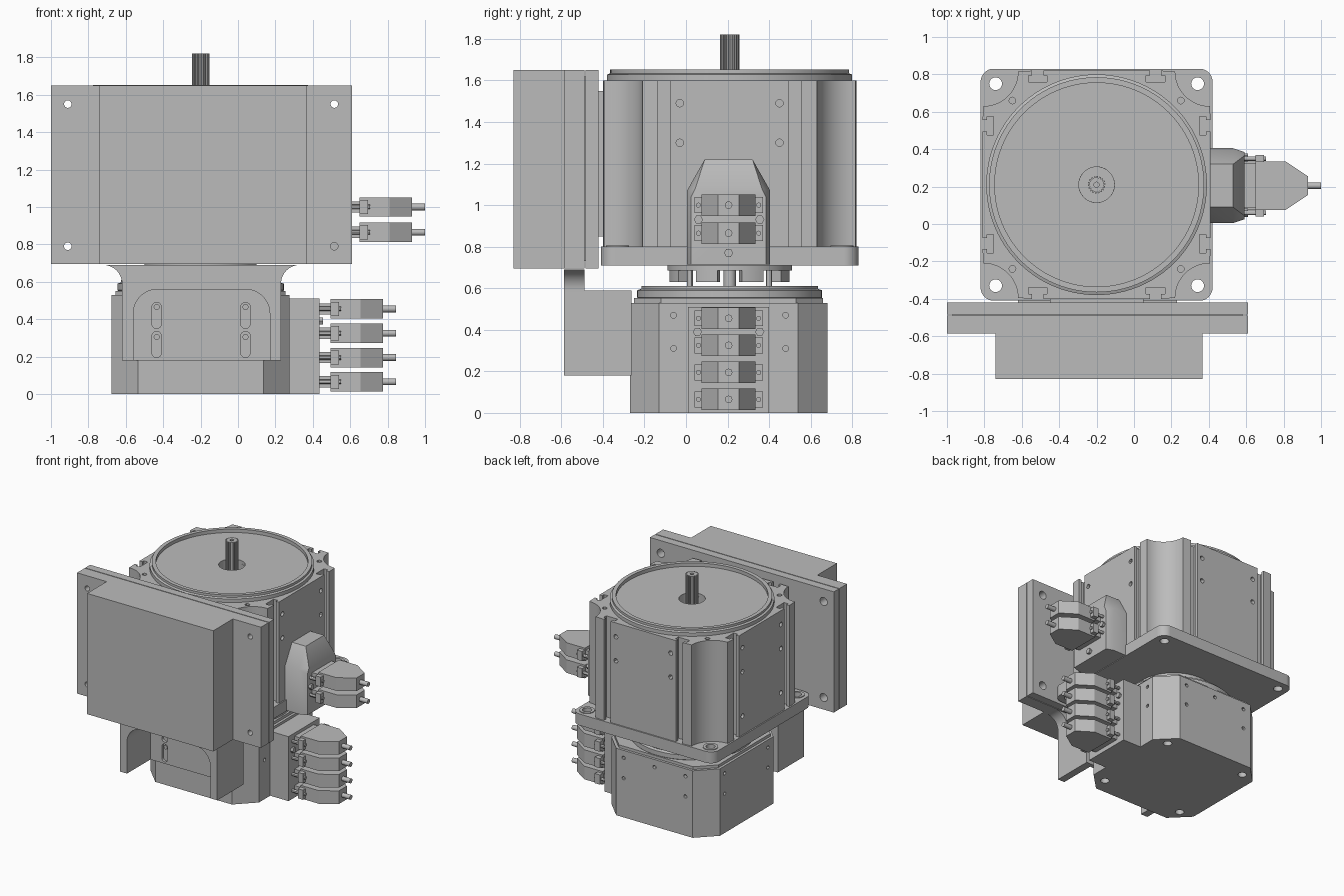
import bpy, bmesh, math
from math import sin, cos, pi, radians

if "Cube" in bpy.data.objects:
    bpy.data.objects.remove(bpy.data.objects["Cube"], do_unlink=True)

grey = bpy.data.materials.new("machined_grey")
grey.use_nodes = True
COLOUR = (0.5, 0.5, 0.5, 1)
grey.diffuse_color = COLOUR
next(n for n in grey.node_tree.nodes if n.type == 'BSDF_PRINCIPLED').inputs["Base Color"].default_value = COLOUR

CX, CY = -0.2, 0.21          # shared motor axis
parts = []


def make(name, bm):
    bmesh.ops.recalc_face_normals(bm, faces=bm.faces)
    mesh = bpy.data.meshes.new(name)
    bm.to_mesh(mesh)
    bm.free()
    mesh.materials.append(grey)
    ob = bpy.data.objects.new(name, mesh)
    bpy.context.scene.collection.objects.link(ob)
    parts.append(ob)
    return ob


def add_prism(bm, pts, axis, lo, hi):
    place = {'x': lambda a, b, c: (c, a, b), 'y': lambda a, b, c: (a, c, b),
             'z': lambda a, b, c: (a, b, c)}[axis]
    low, high = [[bm.verts.new(place(a, b, c)) for a, b in pts] for c in (lo, hi)]
    n = len(pts)
    bm.faces.new(low)
    bm.faces.new(high)
    for i in range(n):
        j = (i + 1) % n
        bm.faces.new((low[i], low[j], high[j], high[i]))


def prism(name, pts, axis, lo, hi):
    bm = bmesh.new()
    add_prism(bm, pts, axis, lo, hi)
    return make(name, bm)


def rect(a0, a1, b0, b1):
    return [(a0, b0), (a1, b0), (a1, b1), (a0, b1)]


def arc(a, b, r, start, end, n=12):
    return [(a + r * cos(radians(start + (end - start) * i / n)),
             b + r * sin(radians(start + (end - start) * i / n))) for i in range(n + 1)]


def circle(a, b, r, n=24):
    return arc(a, b, r, 0, 360, n)[:-1]


def rounded(a0, a1, b0, b1, r):
    return (arc(a1 - r, b1 - r, r, 0, 90) + arc(a0 + r, b1 - r, r, 90, 180)
            + arc(a0 + r, b0 + r, r, 180, 270) + arc(a1 - r, b0 + r, r, 270, 360))


def lathe(name, profile, n=96):
    bm = bmesh.new()
    rings = [[bm.verts.new((CX + r * cos(2 * pi * i / n), CY + r * sin(2 * pi * i / n), z))
              for i in range(n)] for r, z in profile]
    for k, ring in enumerate(rings):
        nxt = rings[(k + 1) % len(rings)]
        for i in range(n):
            j = (i + 1) % n
            bm.faces.new((ring[i], ring[j], nxt[j], nxt[i]))
    return make(name, bm)


def cut(ob, shapes):
    """Subtract separate prisms, each given as (points, axis, low, high)."""
    bm = bmesh.new()
    for s in shapes:
        add_prism(bm, *s)
    cutter = make("cutter", bm)
    parts.remove(cutter)
    mod = ob.modifiers.new("cut", 'BOOLEAN')
    mod.operation, mod.solver, mod.object = 'DIFFERENCE', 'EXACT', cutter
    bpy.context.view_layer.update()
    mesh = bpy.data.meshes.new_from_object(ob.evaluated_get(bpy.context.evaluated_depsgraph_get()))
    ob.modifiers.clear()
    ob.data = mesh
    bpy.data.objects.remove(cutter, do_unlink=True)


def corners(d):
    return [(CX + i * d, CY + j * d) for i in (-1, 1) for j in (-1, 1)]


# Upper motor body: one side with two T slots and a scooped corner, turned four times
H = 0.61
side = []
for v in (-0.315, 0.315):
    side += [(H, v - .03), (H - .025, v - .03), (H - .025, v - .05), (H - .06, v - .05),
             (H - .06, v + .05), (H - .025, v + .05), (H - .025, v + .03), (H, v + .03)]
side += arc(0.605, 0.605, 0.185, 270, 180)
outline = []
for k in range(4):
    c, s = round(cos(k * pi / 2)), round(sin(k * pi / 2))
    outline += [(CX + a * c - b * s, CY + a * s + b * c) for a, b in side]
body = prism("upper_motor_body", outline, 'z', 0.79, 1.6)
holes = [(circle(CX, CY, 0.095, 32), 'z', 1.5, 1.7)]
holes += [(circle(x, y, 0.018, 12), 'z', 1.52, 1.7) for x, y in corners(0.45)]
for d in (-0.24, 0.24):
    for z in (0.95, 1.3, 1.49):
        for sgn in (-1, 1):
            if sgn < 0 or z > 1:
                fx, fy = CX + sgn * H, CY + sgn * H
                holes.append((circle(CY + d, z, 0.018, 12), 'x', fx - .04, fx + .04))
                holes.append((circle(CX + d, z, 0.018, 12), 'y', fy - .04, fy + .04))
cut(body, holes)

# Bottom mounting flange
flange = prism("mounting_flange", rounded(CX - .62, CX + .62, CY - .62, CY + .62, 0.07), 'z', 0.71, 0.8)
cut(flange, [(circle(x, y, 0.034), 'z', 0.6, 0.9) for x, y in corners(0.54)])
for x, y in corners(0.54):
    ring = prism("bolt_washer", circle(x, y, 0.055), 'z', 0.79, 0.806)
    cut(ring, [(circle(x, y, 0.034), 'z', 0.7, 0.9)])

# Top cap with raised rim, and splined shaft
lathe("top_cap", [(.095, 1.595), (.59, 1.595), (.59, 1.628), (.575, 1.634), (.575, 1.652),
                  (.545, 1.652), (.545, 1.625), (.095, 1.625)])
TEETH = 18
spline = [(CX + r * cos(2 * pi * (i + f) / TEETH), CY + r * sin(2 * pi * (i + f) / TEETH))
          for i in range(TEETH) for f, r in ((0, .047), (.45, .047), (.55, .038), (.9, .038))]
shaft = prism("splined_shaft", spline, 'z', 1.48, 1.82)
cut(shaft, [(circle(CX, CY, 0.014, 12), 'z', 1.76, 1.9)])

# Coupling between the motors
lathe("coupling_disc", [(.001, .685), (.3, .685), (.3, .715), (.001, .715)], 64)
for k in range(8):
    a = k * 45 + 22.5
    prism("coupling_tooth", arc(CX, CY, .295, a - 11, a + 11, 6) + arc(CX, CY, .23, a + 11, a - 11, 6),
          'z', 0.63, 0.69)
prism("coupling_shaft", circle(CX, CY, 0.03), 'z', 0.5, 0.7)
for x, y in corners(0.19):
    prism("coupling_post", circle(x, y, 0.014, 12), 'z', 0.58, 0.7)

# Lower motor with chamfered corners
LH, CH = 0.475, 0.335


def octagon(h, c):
    return [(CX + a, CY + b - .005) for a, b in
            ((h, -c), (h, c), (c, h), (-c, h), (-h, c), (-h, -c), (-c, -h), (c, -h))]


lower = prism("lower_motor_body", octagon(LH, CH), 'z', 0, 0.53)
holes = [(circle(x, y, 0.032), 'z', -.1, .06) for x, y in corners(0.355)]
for d in (-0.27, 0.27):
    for z in (0.31, 0.47):
        holes.append((circle(CY + d, z, 0.014, 12), 'x', CX - .6, CX - .43))
        holes.append((circle(CY + d, z, 0.014, 12), 'x', CX + .43, CX + .6))
        holes.append((circle(CX + d, z, 0.014, 12), 'y', CY + .43, CY + .6))
holes.append((circle(CX, 0.47, 0.014, 12), 'y', CY + .43, CY + .6))
cut(lower, holes)
prism("lower_motor_step", octagon(LH - .02, CH - .01), 'z', 0.52, 0.552)
lathe("lower_motor_cap", [(.001, .54), (.43, .54), (.445, .555), (.445, .59), (.425, .597),
                          (.425, .61), (.4, .61), (.4, .595), (.001, .595)])

# Front housing and its plates
prism("front_housing", rect(-.74, .365, .695, 1.65), 'y', -.83, -.57)
for name, y0, y1 in (("front_plate", -.585, -.489), ("rear_plate", -.483, -.42)):
    plate = prism(name, rect(-1, .61, .695, 1.65), 'y', y0, y1)
    r = 0.02 if name == "front_plate" else 0.032
    cut(plate, [(circle(x, z, r), 'y', y0 - .1, y1 + .1) for x in (-.91, .515) for z in (.79, 1.55)])
prism("plate_spacer", rect(-.97, .58, .73, 1.62), 'y', -.492, -.48)
cut(parts[-1], [(circle(x, z, .032), 'y', -.6, -.4) for x in (-.91, .515) for z in (.79, 1.55)])
prism("motor_spacer", rect(-.45, .05, .85, 1.55), 'y', -.43, -.39)

# Lower bracket: flared neck, arched channel and slotted back
L, R = -0.62, 0.23
prism("bracket_neck", arc(R + .1, .59, .1, 180, 90) + arc(L - .1, .59, .1, 90, 0)
      + [(L, .57), (R, .57)], 'y', -.588, -.489)
arch = [(L, .18), (L, .59), (R, .59), (R, .18), (.17, .18)]
arch += arc(.04, .43, .13, 0, 90) + arc(-.43, .43, .13, 90, 180) + [(-.56, .18)]
prism("bracket_channel", arch, 'y', -.588, -.27)
back = prism("bracket_back", rect(L, R, .18, .59), 'y', -.295, -.262)


def slot(x, z0, z1, r):
    return arc(x, z1 - r, r, 0, 180) + arc(x, z0 + r, r, 180, 360)


cut(back, [(slot(x, z, z + .14, .025), 'y', -.4, -.275) for x in (-.435, .04) for z in (.195, .35)])
for x in (-.435, .04):
    for z in (.305, .465):
        prism("slot_screw", circle(x, z, .016, 12), 'y', -.285, -.268)

# Connector boxes on the left side
MID = 0.205
prism("lower_connector_box", rect(.01, .4, 0, .51), 'x', .25, .435)
bm = bmesh.new()
for x, w, top, shoulder, tip in ((.38, .2, 1.22, 1.07, .115), (.53, .2, 1.22, 1.07, .115),
                                 (.59, .18, 1.08, 1.04, .16)):
    for s in (-1, 1):
        for y, z in ((w, .715), (w, shoulder), (tip, top)):
            bm.verts.new((x, MID + s * y, z))
bmesh.ops.convex_hull(bm, input=bm.verts)
bmesh.ops.dissolve_limit(bm, angle_limit=.01, verts=bm.verts, edges=bm.edges)
make("upper_connector_box", bm)


def connector(x, z):
    prism("connector_stub", rect(MID - .12, MID + .12, z - .03, z + .03), 'x', x - .01, x + .07)
    prism("connector_flange", rect(MID - .165, MID + .165, z - .038, z + .038), 'x', x + .06, x + .105)
    plan = [(x + .06, MID - .13), (x + .22, MID - .13), (x + .34, MID - .05),
            (x + .34, MID + .05), (x + .22, MID + .13), (x + .06, MID + .13)]
    prism("connector_shell", plan, 'z', z - .052, z + .052)
    prism("connector_cable", circle(MID, z, .018, 16), 'x', x + .33, x + .41)
    for s in (-1, 1):
        prism("connector_screw", circle(MID + s * .145, z, .012, 12), 'x', x - .01, x + .115)


for z in (.065, .195, .325, .455):
    connector(.435, z)
for z in (.865, 1.0):
    connector(.59, z)
for x, y, z in ((.59, .06, .93), (.59, .355, .93), (.59, MID, .77), (.435, .055, .39), (.435, .355, .39)):
    prism("hex_screw", circle(y, z, .022, 6), 'x', x - .02, x + .02)

# Smooth round surfaces, keep edges sharp
bpy.ops.object.select_all(action='DESELECT')
for ob in parts:
    ob.select_set(True)
bpy.context.view_layer.objects.active = parts[0]
bpy.ops.object.shade_smooth_by_angle(angle=radians(30))
